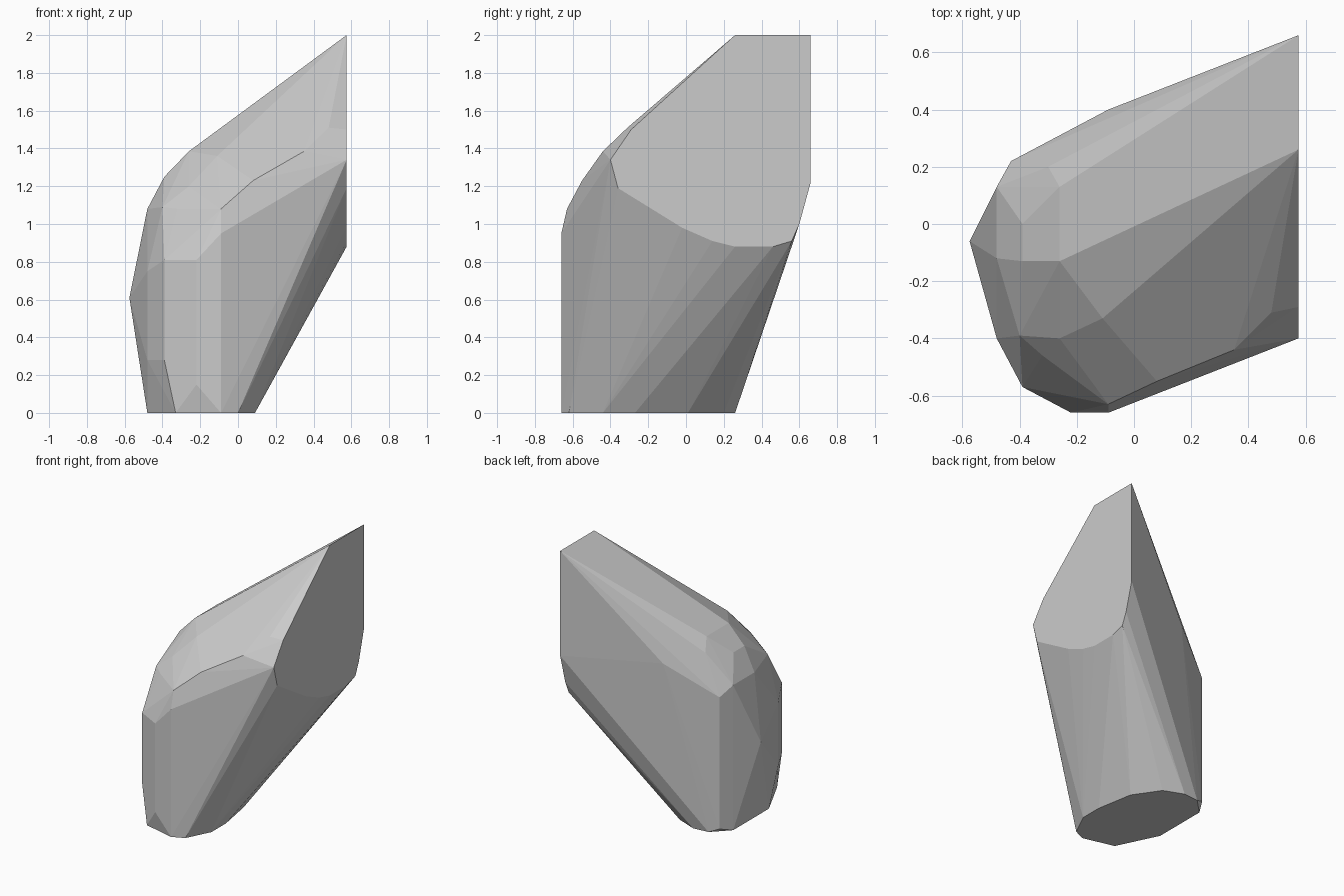
import bpy, bmesh

if "Cube" in bpy.data.objects:
    bpy.data.objects.remove(bpy.data.objects["Cube"])

# Flat base outline (x, y) at z = 0
base = [(0, -.62), (-.09, -.66), (-.33, -.60), (-.48, -.29), (-.48, .13),
        (-.36, .25), (-.24, .26), (-.09, .20), (.04, .01), (.09, -.27), (.09, -.44)]

# Flat cut face outline (y, z) at the right side
CUT_X = .575
cut = [(.26, 2), (.66, 2), (.66, 1.22), (.60, 1.0), (.56, .91), (.46, .88), (.26, .88),
       (.14, .91), (-.02, .98), (-.36, 1.19), (-.40, 1.34), (-.29, 1.50)]

# Upright edges (x, y, low z, high z)
uprights = [(-.39, -.57, .28, .81), (-.22, -.66, .15, .81),
            (-.09, -.66, 0, .95), (-.43, .22, .03, 1.01), (-.48, -.40, .28, .75)]

# Chipped corners of the rounded shoulder
shoulder = [(-.575, -.06, .61), (-.45, -.40, .88),
            (-.48, .13, 1.08), (-.48, -.12, 1.08), (-.39, 0, 1.25), (-.39, -.13, 1.25),
            (-.26, .13, 1.385), (-.26, -.13, 1.385), (-.30, .20, 1.30), (-.09, .40, 1.24),
            (-.40, -.39, 1.09), (-.32, -.46, 1.08), (-.26, -.40, 1.20), (-.11, -.33, 1.36),
            (.08, -.55, 1.23), (-.09, -.63, 1.08), (.35, -.44, 1.385), (.48, -.31, 1.51)]

points = [(x, y, 0) for x, y in base]
points += [(CUT_X, y, z) for y, z in cut]
points += [(x, y, z) for x, y, lo, hi in uprights for z in (lo, hi)]
points += shoulder

# Faceted stone: wrap the corner points in a hull
bm = bmesh.new()
for p in sorted(set(points)):
    bm.verts.new(p)
hull = bmesh.ops.convex_hull(bm, input=bm.verts[:])
loose = {g for k in ("geom_interior", "geom_unused") for g in hull[k]
         if isinstance(g, bmesh.types.BMVert)}
bmesh.ops.delete(bm, geom=list(loose), context='VERTS')
bmesh.ops.dissolve_limit(bm, angle_limit=.03, verts=bm.verts[:], edges=bm.edges[:])
bmesh.ops.recalc_face_normals(bm, faces=bm.faces[:])

mesh = bpy.data.meshes.new("faceted_rock")
bm.to_mesh(mesh)
bm.free()
bpy.context.collection.objects.link(bpy.data.objects.new("faceted_rock", mesh))
